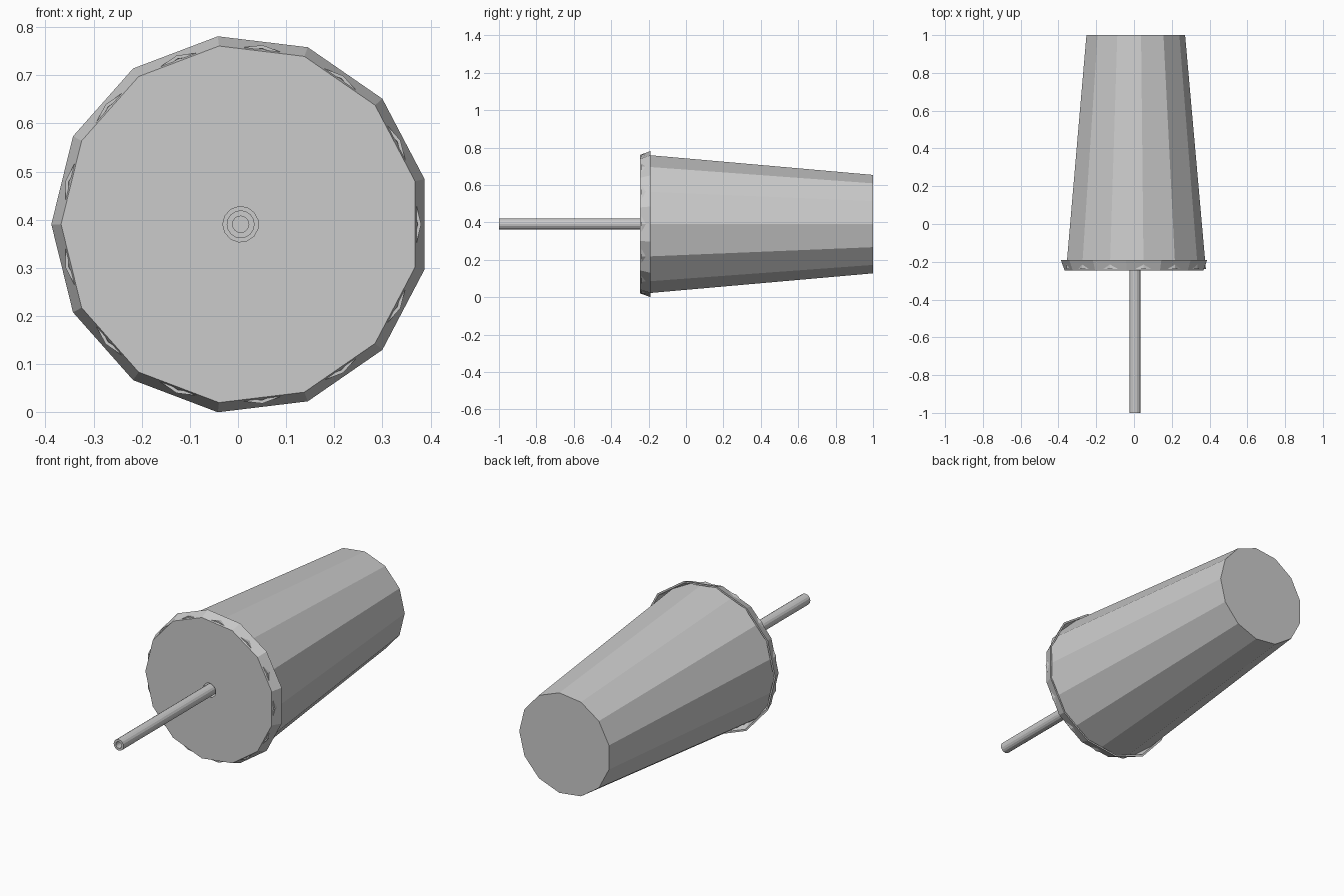
import bpy, bmesh, math

if "Cube" in bpy.data.objects:
    bpy.data.objects.remove(bpy.data.objects["Cube"])

CX, CZ = 0.0055, 0.3904   # axis of the cup, running along y


def lathe(name, profile, sides, phase):
    """Spin a closed (radius, y) profile around the cup axis with flat facets."""
    bm = bmesh.new()
    rings = []
    for k in range(sides):
        a = phase + 2 * math.pi * k / sides
        rings.append([bm.verts.new((CX + r * math.cos(a), y, CZ + r * math.sin(a)))
                      for r, y in profile])
    n = len(profile)
    for k in range(sides):
        p, q = rings[k], rings[(k + 1) % sides]
        for i in range(n):
            j = (i + 1) % n
            if profile[i][0] == 0 and profile[j][0] == 0:
                continue
            bm.faces.new((p[i], p[j], q[j], q[i]))
    bmesh.ops.remove_doubles(bm, verts=bm.verts, dist=1e-5)
    bmesh.ops.recalc_face_normals(bm, faces=bm.faces)
    me = bpy.data.meshes.new(name)
    bm.to_mesh(me)
    bm.free()
    ob = bpy.data.objects.new(name, me)
    bpy.context.collection.objects.link(ob)
    return ob


# tapered cup, its corners poke through the middle of each lid facet
lathe("cup", [(0, 1.0), (0.265, 1.0), (0.375, -0.237), (0.368, -0.237),
              (0.258, 0.99), (0, 0.99)], 13, 0)

# lid with flared skirt and a round straw hole, turned half a facet
lathe("lid", [(0.037, -0.245), (0.373, -0.245), (0.3933, -0.19), (0.384, -0.19),
              (0.365, -0.238), (0.037, -0.238)], 13, math.pi)

# hollow straw
lathe("straw", [(0.029, -1.0), (0.029, 0.9), (0.017, 0.9), (0.017, -1.0)], 16, 0)
